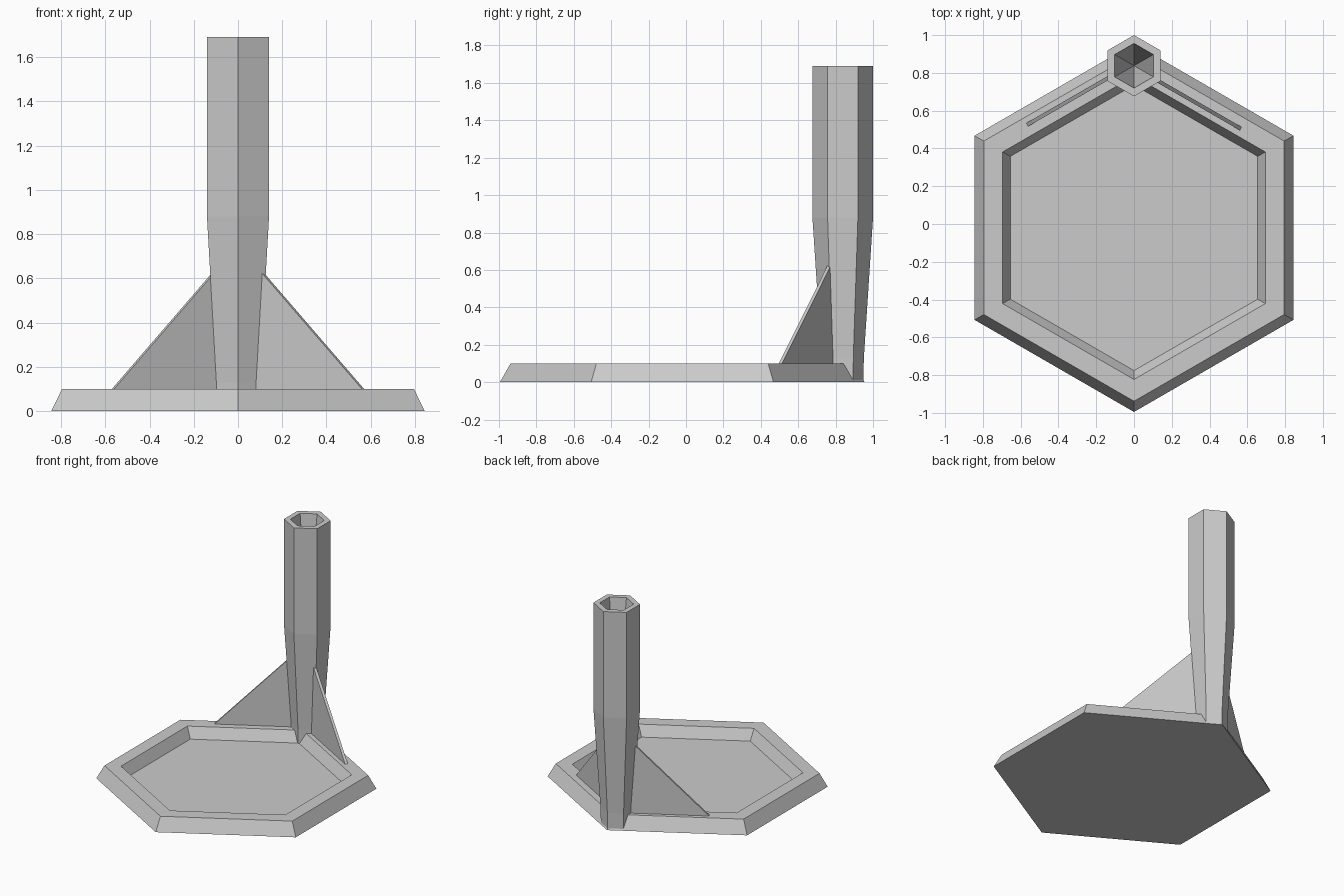
import bpy, bmesh, math
from mathutils import Vector

cube = bpy.data.objects.get("Cube")
if cube:
    bpy.data.objects.remove(cube, do_unlink=True)

grey = bpy.data.materials.new("plain_grey")
grey.use_nodes = True
COLOUR = (0.6, 0.6, 0.6, 1)
grey.diffuse_color = COLOUR
grey.node_tree.nodes["Principled BSDF"].inputs["Base Color"].default_value = COLOUR


def finish(name, bm):
    """Turn a bmesh into a flat-shaded grey object."""
    bmesh.ops.recalc_face_normals(bm, faces=bm.faces)
    mesh = bpy.data.meshes.new(name)
    bm.to_mesh(mesh)
    bm.free()
    mesh.materials.append(grey)
    obj = bpy.data.objects.new(name, mesh)
    bpy.context.collection.objects.link(obj)
    return obj


def hex_lathe(name, y, profile, tip=None):
    """Stack hexagon rings of (radius, z); close with a flat cap or a tip."""
    bm = bmesh.new()
    rings = []
    for radius, z in profile:
        angles = [math.radians(90 + 60 * i) for i in range(6)]
        rings.append([bm.verts.new((radius * math.cos(a), y + radius * math.sin(a), z))
                      for a in angles])
    for low, high in zip(rings, rings[1:]):
        for i in range(6):
            j = (i + 1) % 6
            bm.faces.new((low[i], low[j], high[j], high[i]))
    bm.faces.new(rings[0])
    last = rings[-1]
    if tip is None:
        bm.faces.new(last)
    else:
        point = bm.verts.new((0, y, tip))
        for i in range(6):
            bm.faces.new((last[i], last[(i + 1) % 6], point))
    return finish(name, bm)


def gusset(name, side, y_at_centre, thickness=0.02):
    """Triangular plate running along a rear rim edge into the post."""
    bm = bmesh.new()
    slope = math.tan(math.radians(30))
    normal = Vector((side * 0.5, math.cos(math.radians(30)), 0))
    outline = [(0.57, 0.09), (0.565, 0.1), (0.06, 0.685), (0.06, 0.09)]
    sides = []
    for offset in (-thickness / 2, thickness / 2):
        sides.append([bm.verts.new(Vector((side * x, y_at_centre - slope * x, z))
                                   + normal * offset) for x, z in outline])
    a, b = sides
    bm.faces.new(a)
    bm.faces.new(b)
    for i in range(len(a)):
        j = (i + 1) % len(a)
        bm.faces.new((a[i], a[j], b[j], b[i]))
    return finish(name, bm)


# Shallow hexagonal tray with sloping rim
hex_lathe("tray_base", -0.02,
          [(0.975, 0), (0.918, 0.1), (0.803, 0.1), (0.756, 0.02)])

# Tapered hexagonal post with a pointed socket in its top
hex_lathe("post", 0.838,
          [(0.11, 0), (0.113, 0.13), (0.162, 0.88), (0.162, 1.69), (0.118, 1.69)],
          tip=0.8)

# Thin braces on the two rear rim edges
gusset("left_brace", 1, 0.831)
gusset("right_brace", -1, 0.852)
